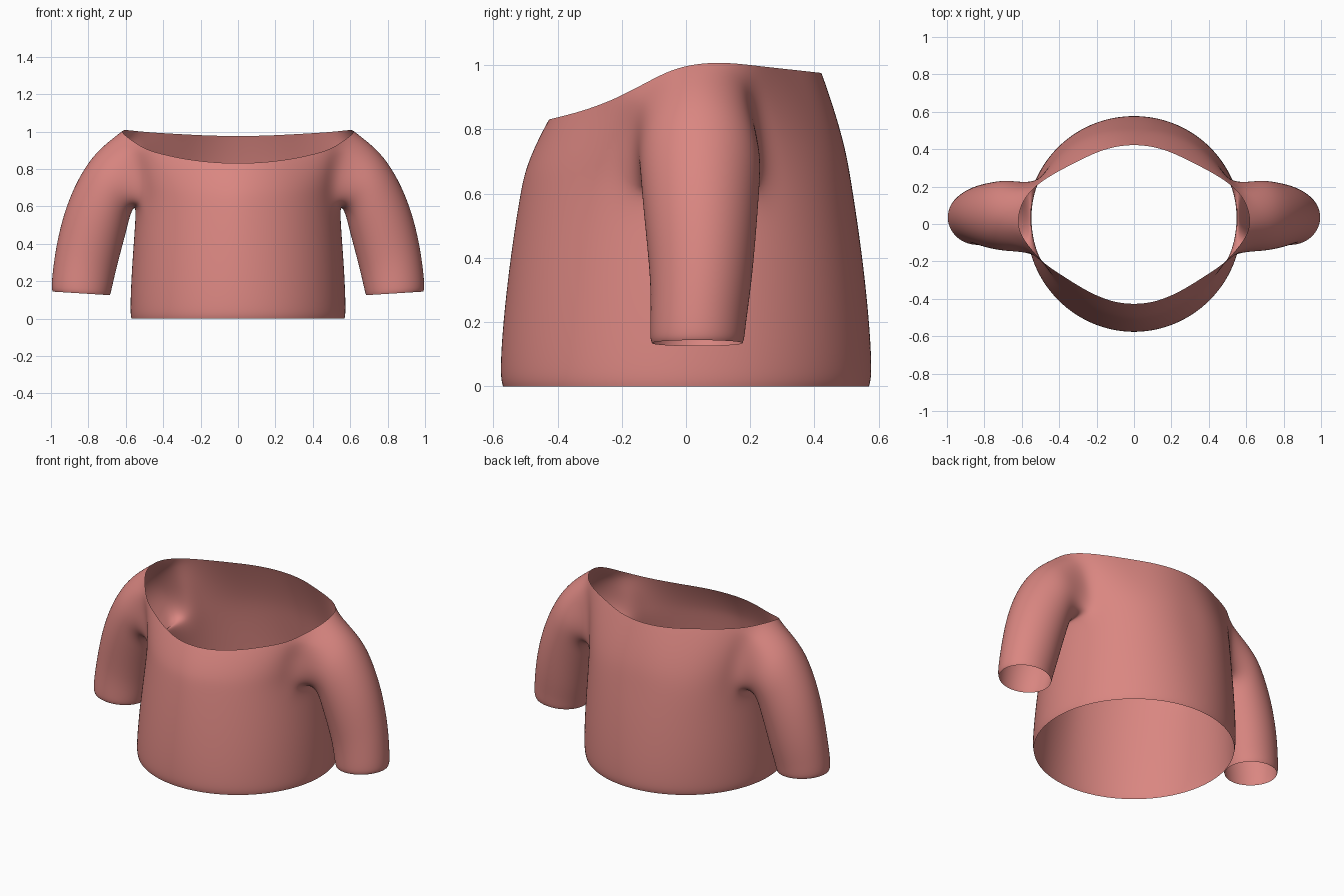
import bpy, bmesh, math
from mathutils import Vector

if "Cube" in bpy.data.objects:
    bpy.data.objects.remove(bpy.data.objects["Cube"], do_unlink=True)

knit = bpy.data.materials.new("salmon_knit")
knit.use_nodes = True
colour = (0.70, 0.24, 0.22, 1)
knit.diffuse_color = colour
knit.node_tree.nodes["Principled BSDF"].inputs["Base Color"].default_value = colour


def interp(points, t):
    """Piecewise linear lookup in a list of (t, value)."""
    for (t0, v0), (t1, v1) in zip(points, points[1:]):
        if t <= t1:
            return v0 + (v1 - v0) * max(0, (t - t0) / (t1 - t0))
    return points[-1][1]


# Neckline, front to back along the left half, and its height by depth
NECK = [(0, -.43), (.1, -.42), (.2, -.385), (.3, -.33), (.4, -.265), (.485, -.21),
        (.555, -.13), (.612, -.05), (.622, .025), (.605, .10), (.565, .165),
        (.50, .225), (.4, .285), (.3, .335), (.2, .385), (.1, .415), (0, .425)]
NECK_Z = [(-.43, .83), (-.3, .863), (-.2, .905), (-.05, .985), (.03, 1.005),
          (.12, 1.01), (.23, .997), (.43, .975)]
COLS = len(NECK) - 1
HOLE = range(6, 10)            # columns opened for the sleeve
ARMPIT = .62


def body_ring(j, z, rx, ry):
    a = math.pi * (j / COLS - .5)
    x = 0 if j in (0, COLS) else rx * 1.006 * math.cos(a)
    shift = .035 * math.cos(a) * z / ARMPIT
    return Vector((x, ry * 1.006 * math.sin(a) + shift, z))


bm = bmesh.new()

# Torso: round rings up to the armpit, then rows blending into the neckline
rows = []
for z, rx, ry in [(0, .57, .57), (.03, .576, .579), (.15, .573, .574), (.3, .565, .56),
                  (.46, .553, .54), (ARMPIT, .543, .515)]:
    rows.append([bm.verts.new(body_ring(j, z, rx, ry)) for j in range(COLS + 1)])
shoulder = {6: .02, 7: .055, 8: .065, 9: .055, 10: .02}
for s in (.3, .62, .9, 1):
    row = []
    for j, (x, y) in enumerate(NECK):
        low = body_ring(j, ARMPIT, .543, .515)
        rim = Vector((x, y, interp(NECK_Z, y)))
        p = low.lerp(rim, s)
        k = s ** 1.4
        p.x, p.y = low.x + (rim.x - low.x) * k, low.y + (rim.y - low.y) * k
        if s == .9:
            p.x += shoulder.get(j, 0)
        row.append(bm.verts.new(p))
    rows.append(row)
for i in range(len(rows) - 1):
    for j in range(COLS):
        if not (5 <= i <= 7 and j in HOLE):
            bm.faces.new((rows[i][j], rows[i][j + 1], rows[i + 1][j + 1], rows[i + 1][j]))

# Sleeve: rings continuing the armhole, from the shoulder round to the cuff
loop = ([rows[8][j] for j in (8, 9, 10)] + [rows[i][10] for i in (7, 6)]
        + [rows[5][j] for j in (10, 9, 8, 7, 6)] + [rows[i][6] for i in (6, 7)]
        + [rows[8][j] for j in (6, 7)])
n = len(loop)
# outer x, z, inner x, z, half depth, middle y
SLEEVE = [(.77, .88, .575, .565, .19, .045), (.86, .74, .597, .47, .182, .045),
          (.93, .57, .627, .36, .17, .047), (.974, .38, .655, .25, .156, .047),
          (.993, .23, .672, .175, .149, .038), (.997, .16, .68, .14, .147, .035),
          (.99, .144, .685, .125, .141, .035)]
for ox, oz, ix, iz, depth, cy in SLEEVE:
    centre = Vector(((ox + ix) / 2, cy, (oz + iz) / 2))
    across = Vector(((ox - ix) / 2, 0, (oz - iz) / 2))
    ring = []
    for k in range(n):
        phi = 2 * math.pi * k / n
        offset = across * math.cos(phi) + Vector((0, depth * math.sin(phi), 0))
        ring.append(bm.verts.new(centre + offset * 1.034))
    for k in range(n):
        m = (k + 1) % n
        bm.faces.new((loop[k], ring[k], ring[m], loop[m]))
    loop = ring

for f in bm.faces:
    f.smooth = True
mesh = bpy.data.meshes.new("sweater")
bm.to_mesh(mesh)
bm.free()
mesh.materials.append(knit)
sweater = bpy.data.objects.new("sweater", mesh)
bpy.context.collection.objects.link(sweater)

# Mirror the half, then smooth the cage
mirror = sweater.modifiers.new("mirror", 'MIRROR')
mirror.use_clip = True
smooth = sweater.modifiers.new("smooth", 'SUBSURF')
smooth.levels = smooth.render_levels = 3
